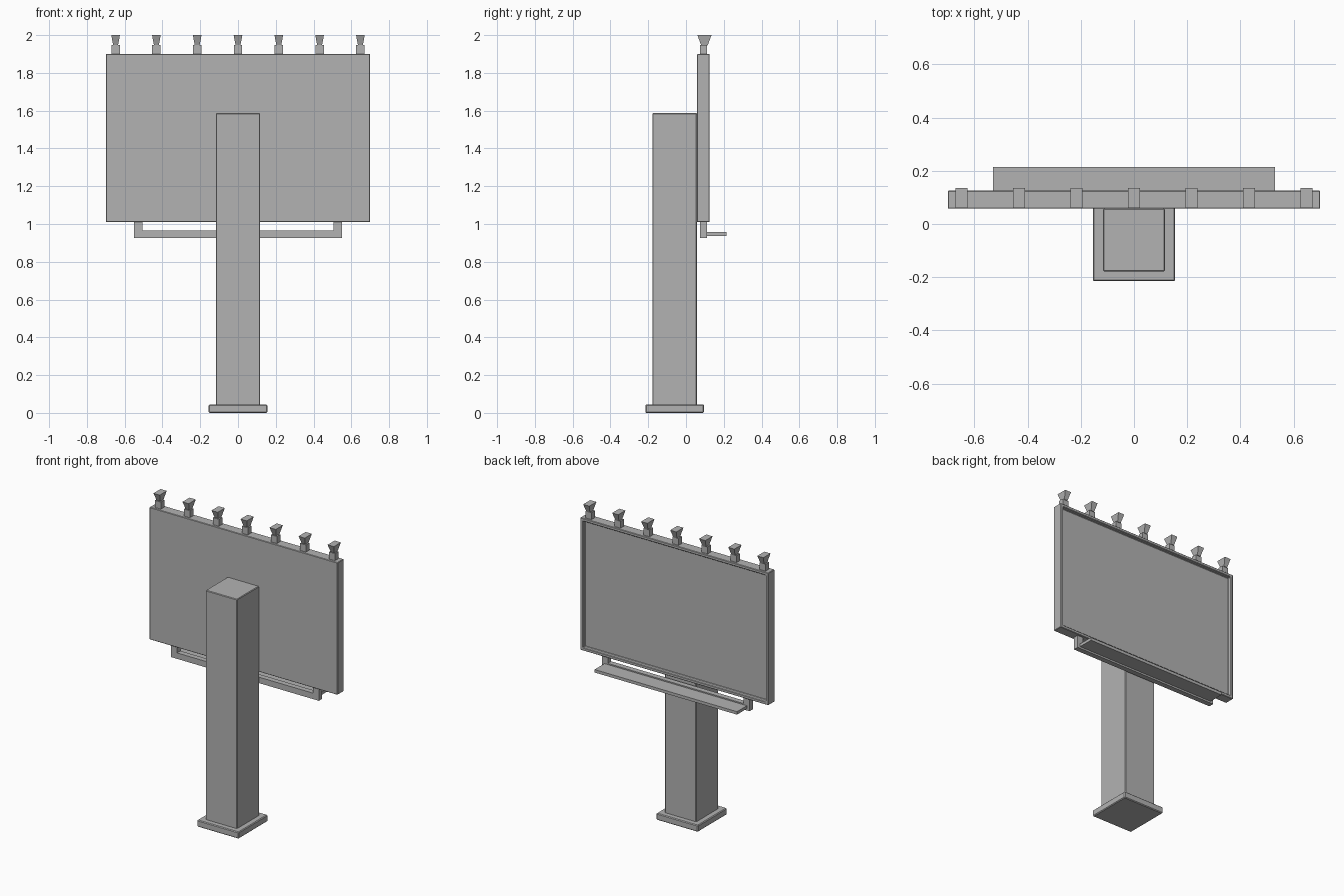
import bpy, bmesh
from mathutils import Vector

cube = bpy.data.objects.get("Cube")
if cube:
    bpy.data.objects.remove(cube, do_unlink=True)

# Single painted-metal colour
grey = bpy.data.materials.new("plain_grey")
grey.use_nodes = True
colour = (0.45, 0.45, 0.45, 1)
grey.diffuse_color = colour
grey.node_tree.nodes["Principled BSDF"].inputs["Base Color"].default_value = colour


def finish(name, bm, bevel=0):
    mesh = bpy.data.meshes.new(name)
    bm.to_mesh(mesh)
    bm.free()
    mesh.materials.append(grey)
    obj = bpy.data.objects.new(name, mesh)
    bpy.context.collection.objects.link(obj)
    if bevel:
        mod = obj.modifiers.new("Edge bevel", "BEVEL")
        mod.width = bevel
        mod.segments = 1
    return obj


def box_mesh(low, high):
    bm = bmesh.new()
    bmesh.ops.create_cube(bm, size=1)
    low, high = Vector(low), Vector(high)
    for v in bm.verts:
        v.co = (low + high) / 2 + v.co * (high - low)
    return bm


def box(name, low, high, bevel=0):
    return finish(name, box_mesh(low, high), bevel)


# Foot and post
box("base_plate", (-0.155, -0.215, 0), (0.155, 0.095, 0.045), 0.005)
box("post", (-0.117, -0.178, 0.04), (0.117, 0.058, 1.587), 0.004)

# Board with a recessed display on its rear face
bm = box_mesh((-0.7, 0.058, 1.01), (0.7, 0.125, 1.9))
bm.normal_update()
rear = [f for f in bm.faces if f.normal.y > 0.9]
bmesh.ops.inset_region(bm, faces=rear, thickness=0.028)
bmesh.ops.inset_region(bm, faces=rear, thickness=0.004, depth=-0.02)
finish("display_board", bm, 0.003)

# Hanging bracket and walkway
for side, x in (("left", 0.505), ("right", -0.55)):
    box(side + "_hanger", (x, 0.074, 0.965), (x + 0.045, 0.11, 1.015))
box("hanger_bar", (-0.55, 0.074, 0.925), (0.55, 0.11, 0.965))
box("walkway", (-0.53, 0.105, 0.937), (0.53, 0.215, 0.957))

# Row of lamps with flared heads
for i in range(7):
    x = (i - 3) * 0.216
    box(f"lamp_stem_{i + 1}", (x - 0.022, 0.074, 1.895), (x + 0.022, 0.11, 1.947))
    bm = box_mesh((x - 0.023, 0.06, 1.945), (x + 0.023, 0.135, 2))
    for v in bm.verts:
        if v.co.z < 1.97:
            v.co.x = x + (v.co.x - x) * 0.55
            v.co.y = 0.0975 + (v.co.y - 0.0975) * 0.45
    finish(f"lamp_head_{i + 1}", bm)
